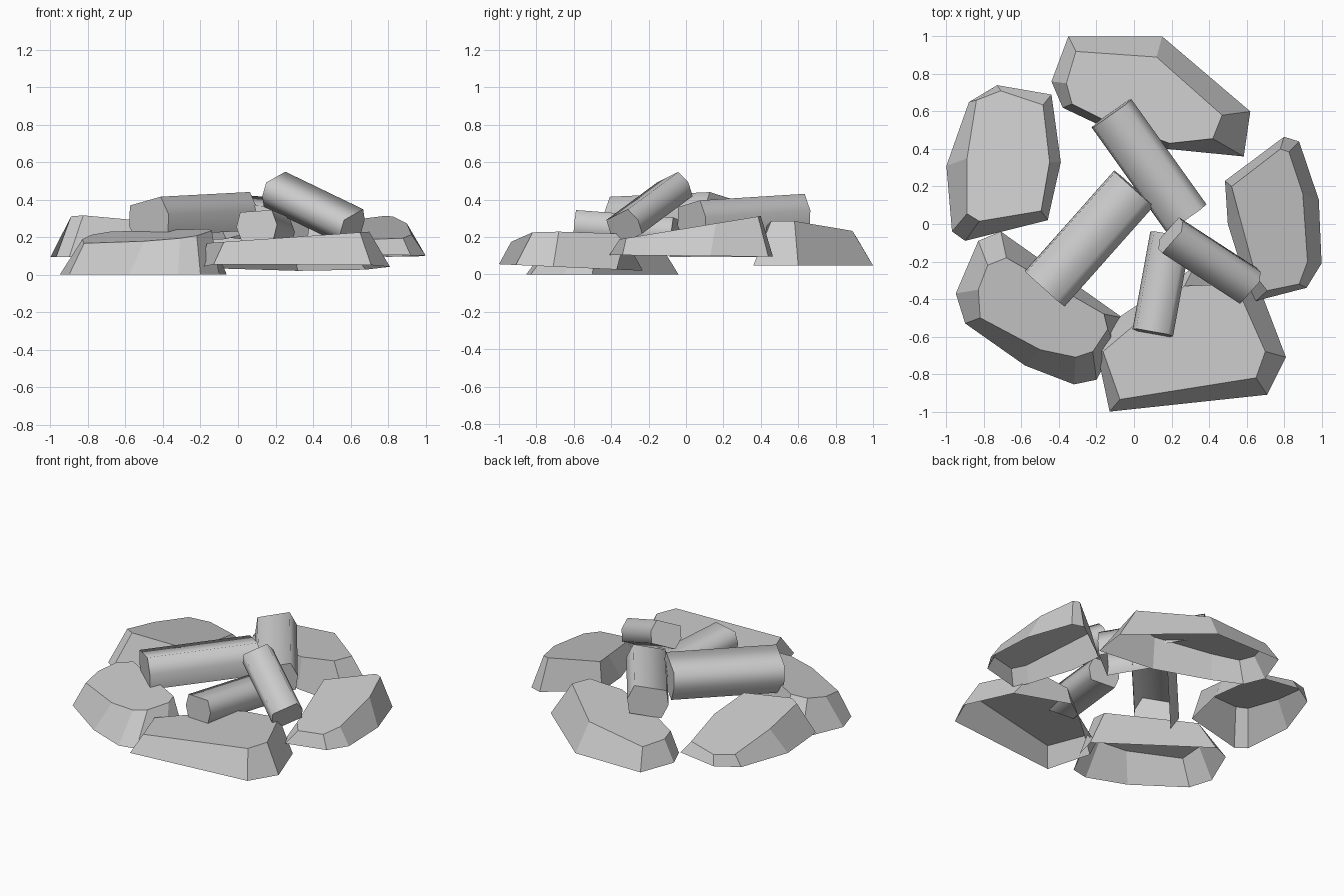
import bpy, bmesh, math
from mathutils import Vector

if "Cube" in bpy.data.objects:
    bpy.data.objects.remove(bpy.data.objects["Cube"])


def finish(name, bm):
    mesh = bpy.data.meshes.new(name)
    bm.to_mesh(mesh)
    bm.free()
    ob = bpy.data.objects.new(name, mesh)
    bpy.context.collection.objects.link(ob)
    return ob


def stone(name, rim, rim_plane, top, top_plane):
    """Open-bottomed stone: sloped walls from a rim up to a tilted top face.
    Planes are (c, a, b) with z = c + a*x + b*y."""
    bm = bmesh.new()

    def ring(points, plane):
        c, a, b = plane
        return [bm.verts.new((x, y, c + a * x + b * y)) for x, y in points]

    lo, hi = ring(rim, rim_plane), ring(top, top_plane)
    n = len(lo)
    bm.faces.new(hi[::-1])
    for i in range(n):
        j = (i + 1) % n
        bm.faces.new((lo[j], lo[i], hi[i], hi[j]))
    bm.normal_update()
    return finish(name, bm)


def log(name, start, end, r, roll, open_below=False):
    """Flattened six-sided log between two end centres."""
    start, end = Vector(start), Vector(end)
    axis = (end - start).normalized()
    u = axis.cross(Vector((0, 0, 1))).normalized()
    v = u.cross(axis)
    section = [(1, 0), (.78, .72), (-.78, .72), (-1, 0), (-.78, -.72), (.78, -.72)]
    c, s = math.cos(math.radians(roll)), math.sin(math.radians(roll))
    bm = bmesh.new()
    rings = [[bm.verts.new(p + r * ((x * c - y * s) * u + (x * s + y * c) * v))
              for x, y in section] for p in (start, end)]
    bm.faces.new(rings[0])
    bm.faces.new(rings[1][::-1])
    sides = []
    for i in range(6):
        j = (i + 1) % 6
        sides.append(bm.faces.new((rings[0][j], rings[0][i], rings[1][i], rings[1][j])))
    bmesh.ops.recalc_face_normals(bm, faces=bm.faces)
    if open_below:
        bm.faces.remove(sides[4])
    ob = finish(name, bm)
    bpy.ops.object.select_all(action='DESELECT')
    bpy.context.view_layer.objects.active = ob
    ob.select_set(True)
    bpy.ops.object.shade_smooth_by_angle(angle=math.radians(80))


# Ring of stones (outlines run clockwise seen from above)
stone("stone_left",
      [(-.73, .74), (-.44, .69), (-.39, .33), (-.46, .02), (-.9, -.09), (-.97, -.04), (-1, .31), (-.88, .65)],
      (.093, 0, 0),
      [(-.71, .71), (-.485, .635), (-.45, .33), (-.495, .07), (-.825, .015), (-.89, .055), (-.89, .35), (-.84, .66)],
      (.274, -.055, -.22))
stone("stone_front_left",
      [(-.83, -.09), (-.71, -.04), (-.06, -.5), (-.1, -.65), (-.2, -.83), (-.32, -.855), (-.58, -.755), (-.9, -.53), (-.95, -.37)],
      (0, 0, 0),
      [(-.78, -.22), (-.68, -.18), (-.16, -.48), (-.14, -.56), (-.22, -.68), (-.31, -.71), (-.5, -.67), (-.82, -.5), (-.83, -.35)],
      (.332, .112, .146))
stone("stone_back",
      [(-.35, 1), (.15, 1), (.62, .6), (.585, .36), (.18, .4), (-.19, .53), (-.38, .62), (-.44, .76)],
      (.048, 0, 0),
      [(-.31, .92), (.12, .89), (.47, .58), (.42, .455), (.19, .43), (-.17, .56), (-.33, .64), (-.36, .75)],
      (.26, .11, -.045))
stone("stone_right",
      [(.485, .23), (.8, .465), (.88, .44), (.985, .13), (1, -.21), (.92, -.34), (.65, -.41), (.6, -.32), (.5, 0)],
      (.1, 0, -.01),
      [(.52, .2), (.78, .4), (.825, .385), (.9, .16), (.925, -.2), (.88, -.32), (.71, -.355), (.65, -.28), (.56, .05)],
      (.247, 0, .165))
stone("stone_front_right",
      [(-.13, -1), (.71, -.91), (.81, -.71), (.68, -.37), (.32, -.23), (-.13, -.53), (-.2, -.67)][::-1],
      (.01, 0, -.045),
      [(-.075, -.935), (.65, -.82), (.7, -.68), (.54, -.32), (.27, -.33), (0, -.54), (-.165, -.68)][::-1],
      (.18, .07, 0))

# Stacked logs
log("log_back", (-.12, .59, .32), (.28, .03, .285), .132, -10, True)
log("log_left", (-.475, -.345, .29), (0, .19, .315), .145, 12, True)
log("log_right", (.195, -.06, .455), (.61, -.33, .255), .105, -22)
log("log_front", (.1, -.58, .26), (.195, -.06, .22), .11, 4)
